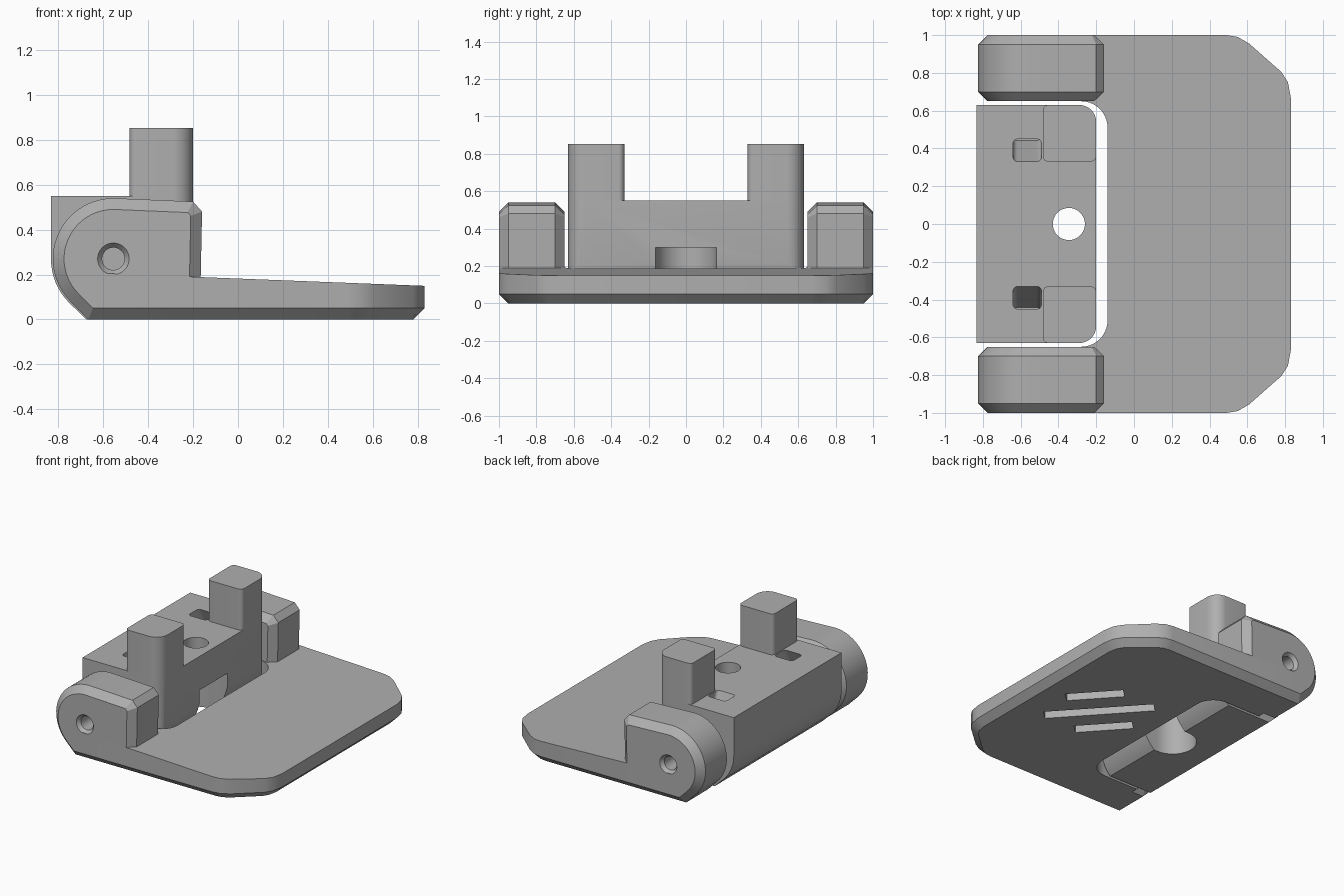
import bpy, bmesh, math
from mathutils import Vector

cube = bpy.data.objects.get("Cube")
if cube:
    bpy.data.objects.remove(cube, do_unlink=True)

grey = bpy.data.materials.new("plain_grey")
grey.use_nodes = True
colour = (0.43, 0.43, 0.43, 1)
grey.diffuse_color = colour
grey.node_tree.nodes["Principled BSDF"].inputs["Base Color"].default_value = colour


def arc(cx, cy, r, start, end, n=10):
    return [(cx + r * math.cos(math.radians(start + (end - start) * i / n)),
             cy + r * math.sin(math.radians(start + (end - start) * i / n)))
            for i in range(n + 1)]


def circle(cx, cy, r):
    return arc(cx, cy, r, 0, 360, 40)[:-1]


def rounded(x0, x1, y0, y1, radii):
    # Corner radii run from the high corner counterclockwise
    pts = []
    corners = [(x1, y1, -1, -1), (x0, y1, 1, -1), (x0, y0, 1, 1), (x1, y0, -1, 1)]
    for k, (x, y, sx, sy) in enumerate(corners):
        r = radii[k]
        if r:
            pts += arc(x + sx * r, y + sy * r, r, 90 * k, 90 * k + 90)
        else:
            pts.append((x, y))
    return pts


def inset(pts, d):
    # Mitred offset of a counterclockwise outline
    out = []
    for i, p in enumerate(pts):
        p = Vector(p)
        a = (p - Vector(pts[i - 1])).normalized()
        b = (Vector(pts[(i + 1) % len(pts)]) - p).normalized()
        na, nb = Vector((-a.y, a.x)), Vector((-b.y, b.x))
        out.append(p + (na + nb) * d / (1 + na.dot(nb)))
    return out


def prism(name, pts, axis, rings):
    # Stack of (level, inset) rings along an axis
    bm = bmesh.new()
    loops = []
    for level, d in rings:
        loops.append([bm.verts.new((u, v, level) if axis == "z" else (u, level, v))
                      for u, v in inset(pts, d)])
    n = len(pts)
    for lo, hi in zip(loops, loops[1:]):
        for i in range(n):
            bm.faces.new((lo[i], lo[(i + 1) % n], hi[(i + 1) % n], hi[i]))
    bm.faces.new(loops[0][::-1])
    bm.faces.new(loops[-1])
    bmesh.ops.recalc_face_normals(bm, faces=bm.faces)
    mesh = bpy.data.meshes.new(name)
    bm.to_mesh(mesh)
    bm.free()
    obj = bpy.data.objects.new(name, mesh)
    mesh.materials.append(grey)
    bpy.context.collection.objects.link(obj)
    return obj


def activate(obj):
    bpy.ops.object.select_all(action="DESELECT")
    obj.select_set(True)
    bpy.context.view_layer.objects.active = obj


def boolean(obj, cutter, operation="DIFFERENCE"):
    mod = obj.modifiers.new("cut", "BOOLEAN")
    mod.operation, mod.solver, mod.object = operation, "EXACT", cutter
    activate(obj)
    bpy.ops.object.modifier_apply(modifier=mod.name)
    bpy.data.objects.remove(cutter, do_unlink=True)


parts = []

# Base plate with clipped corners, bottom chamfer and sloping top
edge = [(0.49, 1), (0.55, 0.99), (0.61, 0.955), (0.78, 0.805), (0.815, 0.75), (0.83, 0.67)]
outline = [(-0.62, -1)] + [(x, -y) for x, y in edge] + edge[::-1] + [(-0.62, 1)]
plate = prism("base_plate", outline, "z", [(0, 0.05), (0.05, 0), (0.18, 0)])
for v in plate.data.vertices:
    if v.co.z > 0.1:
        v.co.z = 0.182 - 0.039 * v.co.x
boolean(plate, prism("opening_cutter", rounded(-1, -0.14, -0.65, 0.65, [0.14, 0, 0, 0.14]),
                     "z", [(-0.1, 0), (0.4, 0)]))

# Three diagonal grooves underneath
along, across = Vector((-0.67, 0.74)), Vector((0.74, 0.67))
for shift, half in ((-0.22, 0.2), (0, 0.38), (0.22, 0.2)):
    c = Vector((0.31, 0)) + across * shift
    pts = [c + along * half * a + across * 0.045 * b
           for a, b in ((-1, -1), (-1, 1), (1, 1), (1, -1))]
    if (pts[1] - pts[0]).cross(pts[2] - pts[1]) < 0:
        pts.reverse()
    boolean(plate, prism("groove_cutter", pts, "z", [(-0.05, 0), (0.06, 0)]))
parts.append(plate)

# Rounded hinge ears with chamfered rims and countersunk pin holes
ear_profile = arc(-0.555, 0.27, 0.27, 90, 225, 20) + [
    (-0.667, 0), (-0.17, 0), (-0.16, 0.48), (-0.2, 0.525)]
for side, s in (("left", 1), ("right", -1)):
    ear = prism("hinge_ear_" + side, ear_profile, "y",
                [(s * 0.65, 0.05), (s * 0.7, 0), (s * 0.95, 0), (s, 0.05)])
    boolean(ear, prism("pin_cutter", circle(-0.555, 0.27, 0.05), "y",
                       [(s * 0.6, 0), (s * 0.975, 0), (s * 1.001, -0.021), (s * 1.02, -0.021)]))
    parts.append(ear)

# Pivot block: rounded front corners, swept lower front, sloping lower back
block = prism("pivot_block", rounded(-0.833, -0.2, -0.63, 0.63, [0.09, 0, 0, 0.09]),
              "z", [(0, 0), (0.55, 0)])
side_profile = arc(-0.555, 0.27, 0.36, -48.6, -5, 12) + [
    (-0.15, 0.3), (-0.15, 0.7), (-0.833, 0.7)] + arc(-0.555, 0.27, 0.278, 180, 225, 8) + [
    (-0.675, 0)]
boolean(block, prism("profile_cutter", side_profile, "y", [(-0.8, 0), (0.8, 0)]), "INTERSECT")

# Screw hole with an open recess below it
boolean(block, prism("hole_cutter", circle(-0.345, 0, 0.085), "z", [(-0.1, 0), (0.7, 0)]))
recess = arc(-0.345, 0, 0.163, 90, 270, 20) + [(0, -0.163), (0, 0.163)]
boolean(block, prism("recess_cutter", recess, "z", [(-0.1, 0), (0.3, 0)]))

# Slanted pockets leading outwards from the top
for s in (1, -1):
    pocket = prism("pocket_cutter", rounded(-0.64, -0.49, 0.33, 0.45, [0.025] * 4),
                   "z", [(0.3, 0), (0.65, 0)])
    for v in pocket.data.vertices:
        v.co.y = s * (v.co.y + (0.55 - v.co.z) * 0.45)
    if s < 0:
        pocket.data.flip_normals()
    boolean(block, pocket)
parts.append(block)

# Upright posts on the block
for side, s in (("left", 1), ("right", -1)):
    radii = [0.09, 0.03, 0.03, 0.03] if s > 0 else [0.03, 0.03, 0.03, 0.09]
    y0, y1 = sorted((s * 0.33, s * 0.63))
    parts.append(prism("post_" + side, rounded(-0.483, -0.2, y0, y1, radii),
                       "z", [(0.5, 0), (0.853, 0)]))

for obj in parts:
    activate(obj)
    bpy.ops.object.shade_smooth_by_angle(angle=math.radians(25))
